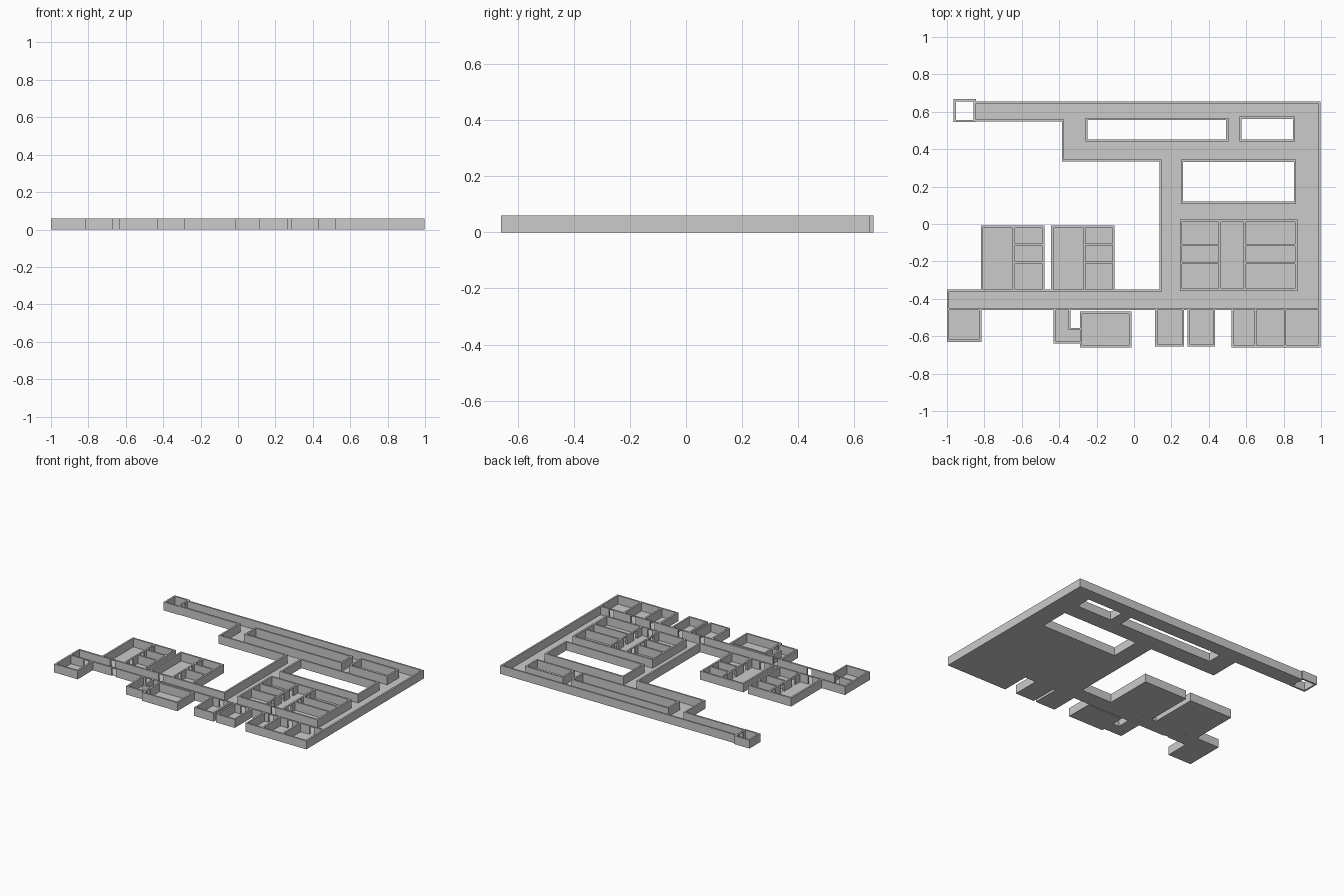
import bpy, bmesh, math
from mathutils import Matrix, Vector

H, T = 0.06, 0.012          # wall height and thickness
DOOR_W, DOOR_H = 0.036, 0.055

# Door positions; every wall running through one gets an opening
DOORS = [(-0.851, 0.60), (-0.652, -0.455), (-0.87, -0.455), (-0.385, -0.455),
         (-0.284, -0.60), (0.19, -0.455), (0.36, -0.455), (0.58, -0.455),
         (0.73, -0.455), (0.90, -0.455), (-0.73, -0.355), (-0.35, -0.355),
         (-0.643, -0.06), (-0.643, -0.155), (-0.643, -0.28),
         (-0.265, -0.06), (-0.265, -0.155), (-0.265, -0.28),
         (0.458, -0.06), (0.458, -0.16), (0.458, -0.27),
         (0.592, -0.06), (0.592, -0.16), (0.592, -0.27), (0.525, -0.351)]


def new_object(name, bm):
    mesh = bpy.data.meshes.new(name)
    bm.to_mesh(mesh)
    bm.free()
    ob = bpy.data.objects.new(name, mesh)
    bpy.context.collection.objects.link(ob)
    return ob


def add_box(bm, x0, y0, x1, y1, z0, z1):
    m = (Matrix.Translation(((x0 + x1) / 2, (y0 + y1) / 2, (z0 + z1) / 2))
         @ Matrix.Diagonal((x1 - x0, y1 - y0, z1 - z0, 1)))
    bmesh.ops.create_cube(bm, size=1, matrix=m)


def add_wall(bm, a, b):
    """Straight axis-aligned wall on a centre line, with door openings."""
    along = 0 if abs(b[0] - a[0]) > abs(b[1] - a[1]) else 1
    c = a[1 - along]
    s, e = sorted((a[along], b[along]))
    cuts = sorted(d[along] for d in DOORS
                  if abs(d[1 - along] - c) < 0.008 and s < d[along] < e)

    def piece(p, q, z0):
        if along == 0:
            add_box(bm, p, c - T / 2, q, c + T / 2, z0, H)
        else:
            add_box(bm, c - T / 2, p, c + T / 2, q, z0, H)

    start = s - T / 2
    for d in cuts:
        piece(start, d - DOOR_W / 2, 0)
        piece(d - DOOR_W / 2, d + DOOR_W / 2, DOOR_H)
        start = d + DOOR_W / 2
    piece(start, e + T / 2, 0)


def walls(name, *paths):
    bm = bmesh.new()
    for path in paths:
        for a, b in zip(path, path[1:]):
            add_wall(bm, a, b)
    return new_object(name, bm)


def ring(x0, y0, x1, y1):
    return [(x0, y0), (x1, y0), (x1, y1), (x0, y1), (x0, y0)]


def floor(name, rects):
    bm = bmesh.new()
    for x0, y0, x1, y1 in rects:
        bm.faces.new([bm.verts.new((x, y, 0)) for x, y in ring(x0, y0, x1, y1)[:4]])
    return new_object(name, bm)


# Corridor outer walls and courtyards
walls("corridor_walls",
      [(-0.851, 0.649), (0.992, 0.649), (0.992, -0.455), (-0.994, -0.455),
       (-0.994, -0.357), (0.142, -0.357), (0.142, 0.339), (-0.379, 0.339),
       (-0.379, 0.554), (-0.851, 0.554), (-0.851, 0.649)])
walls("courtyard_walls", ring(-0.254, 0.447, 0.498, 0.562),
      ring(0.569, 0.447, 0.855, 0.568), ring(0.257, 0.114, 0.861, 0.338))
# Open shaft at the corridor end
walls("end_shaft", ring(-0.959, 0.551, -0.851, 0.662))

# Central block of rooms
walls("central_block", ring(0.251, -0.351, 0.868, 0.018),
      [(0.458, 0.018), (0.458, -0.351)], [(0.592, 0.018), (0.592, -0.351)],
      *[[(x0, y), (x1, y)] for x0, x1 in ((0.251, 0.458), (0.592, 0.868))
        for y in (-0.112, -0.208)])

# Two similar blocks behind the corridor
blocks = [(-0.812, -0.643, -0.485), (-0.437, -0.265, -0.109)]
for name, (x0, xm, x1) in zip(("west_block", "middle_block"), blocks):
    walls(name, ring(x0, -0.357, x1, -0.015), [(xm, -0.015), (xm, -0.357)],
          [(xm, -0.11), (x1, -0.11)], [(xm, -0.206), (x1, -0.206)])
    floor(name + "_floor", [(x0, -0.355, x1, -0.015)])

# Front rooms
front = {"west_room": (-0.994, -0.624, -0.822, -0.455),
         "hall_room": (-0.284, -0.654, -0.02, -0.474),
         "small_room_1": (0.119, -0.65, 0.262, -0.455),
         "small_room_2": (0.293, -0.65, 0.428, -0.455),
         "corner_room_1": (0.526, -0.654, 0.649, -0.455),
         "corner_room_2": (0.649, -0.654, 0.808, -0.455),
         "corner_room_3": (0.808, -0.654, 0.992, -0.455)}
for name, r in front.items():
    walls(name, ring(*r))
    floor(name + "_floor", [r])
walls("entry_room", [(-0.424, -0.455), (-0.424, -0.634), (-0.284, -0.634),
                     (-0.284, -0.561), (-0.345, -0.561), (-0.345, -0.455)])
floor("entry_room_floor", [(-0.424, -0.634, -0.345, -0.455),
                           (-0.345, -0.634, -0.284, -0.561)])

# Corridor and central block floor
floor("corridor_floor", [
    (-0.851, 0.554, -0.379, 0.649), (-0.379, 0.565, 0.992, 0.649),
    (-0.379, 0.339, -0.254, 0.565), (-0.254, 0.339, 0.992, 0.447),
    (0.498, 0.447, 0.569, 0.565), (0.855, 0.447, 0.992, 0.565),
    (0.861, 0.114, 0.992, 0.339), (0.142, 0.114, 0.257, 0.339),
    (0.142, -0.357, 0.992, 0.114), (-0.994, -0.455, 0.992, -0.357)])
